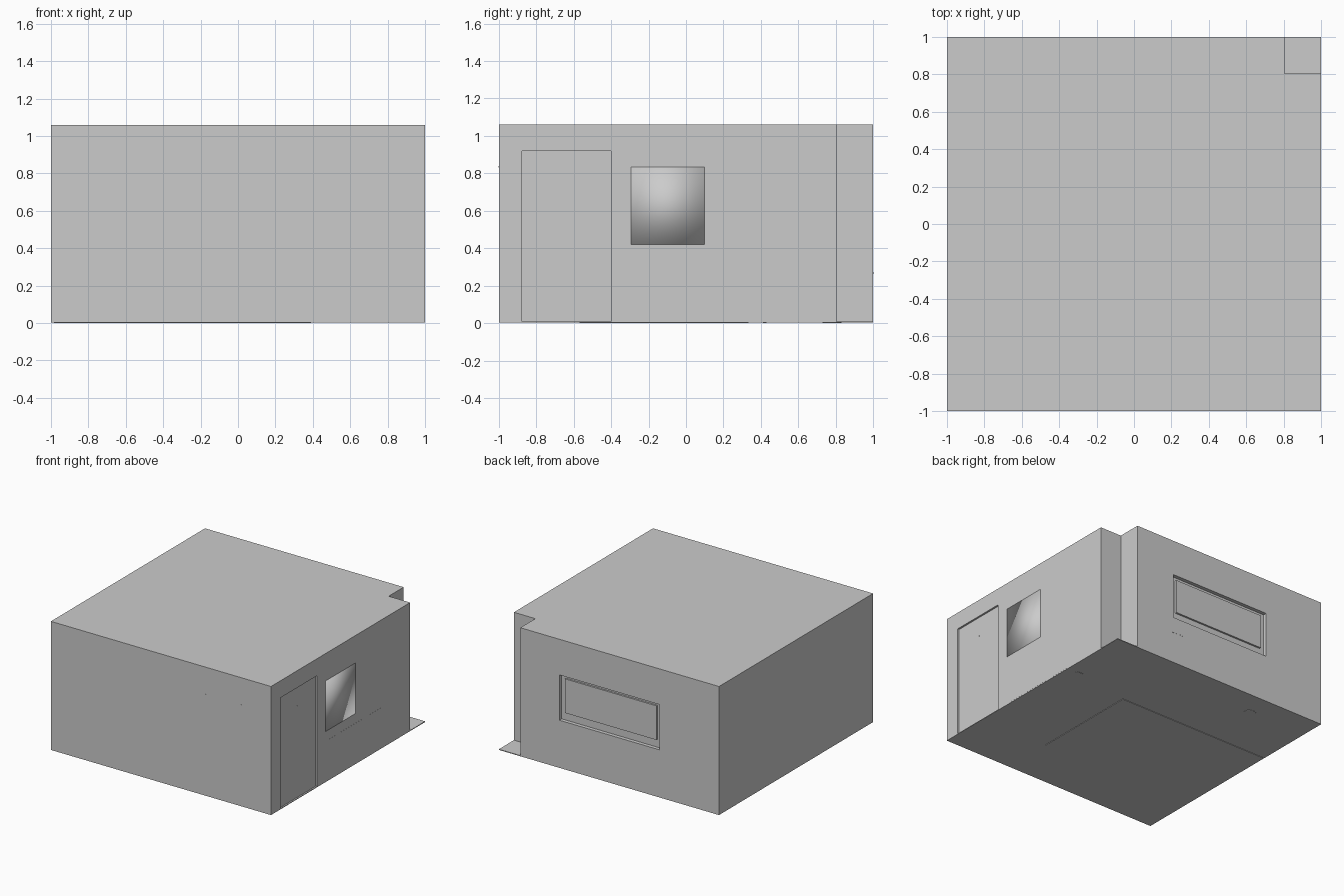
import bpy, bmesh

if "Cube" in bpy.data.objects:
    bpy.data.objects.remove(bpy.data.objects["Cube"])


def mesh_object(name, bm):
    me = bpy.data.meshes.new(name)
    bmesh.ops.recalc_face_normals(bm, faces=bm.faces)
    bm.to_mesh(me)
    bm.free()
    ob = bpy.data.objects.new(name, me)
    bpy.context.collection.objects.link(ob)
    return ob


def box(name, x, y, z):
    bm = bmesh.new()
    bmesh.ops.create_cube(bm, size=1)
    for v in bm.verts:
        v.co = [(a + b) / 2 + c * (b - a) for (a, b), c in zip((x, y, z), v.co)]
    return mesh_object(name, bm)


def prism(name, outline, z0, z1):
    bm = bmesh.new()
    face = bm.faces.new([bm.verts.new((x, y, z0)) for x, y in outline])
    ext = bmesh.ops.extrude_face_region(bm, geom=[face])
    for v in ext["geom"]:
        if isinstance(v, bmesh.types.BMVert):
            v.co.z = z1
    return mesh_object(name, bm)


def cut(target, cutter):
    mod = target.modifiers.new("recess", 'BOOLEAN')
    mod.operation = 'DIFFERENCE'
    mod.solver = 'EXACT'
    mod.object = cutter
    bpy.context.view_layer.objects.active = target
    bpy.ops.object.modifier_apply(modifier=mod.name)
    bpy.data.objects.remove(cutter)


# Room block with a notched back-right corner
room = prism("room_walls", [(-1, -1), (1, -1), (1, 0.805), (0.805, 0.805),
                            (0.805, 1), (-1, 1)], 0.008, 1.06)

# Window and door recesses
cut(room, box("window_cutter", (-0.46, 0.45), (0.97, 1.1), (0.395, 0.767)))
cut(room, box("door_cutter", (0.985, 1.1), (-0.875, -0.40), (-0.1, 0.92)))

# Floor plate fills the full square, including the notch
box("floor", (-1, 1), (-1, 1), (0.004, 0.01))

# Window pane standing proud inside its recess
box("window_pane", (-0.42, 0.41), (0.96, 0.985), (0.46, 0.74))

# Door leaf, peephole and keyhole
box("door_leaf", (0.96, 0.988), (-0.868, -0.407), (0.01, 0.912))
box("door_peephole", (0.98, 0.99), (-0.645, -0.635), (0.753, 0.763))
box("door_keyhole", (0.98, 0.989), (-0.813, -0.809), (0.457, 0.463))

# Rug just showing under the floor
box("rug", (-0.985, 0.39), (-0.57, 0.335), (0, 0.02))

# Sideboard and smooth-shaded mirror flush with the right wall
box("sideboard", (0.8, 1.0008), (-0.25, 0.42), (0.01, 0.34))
mirror = box("wall_mirror", (0.98, 1.0008), (-0.295, 0.098), (0.42, 0.835))
for p in mirror.data.polygons:
    p.use_smooth = True

# Stool foot under the window and sideboard foot poking through the floor
bm = bmesh.new()
bmesh.ops.create_cone(bm, cap_ends=True, segments=12, radius1=0.05, radius2=0.05, depth=0.02)
bmesh.ops.translate(bm, verts=bm.verts, vec=(-0.48, 0.78, 0.012))
mesh_object("stool_foot", bm)
box("sideboard_foot", (0.86, 0.92), (0.41, 0.43), (0.002, 0.02))

# Small fixings showing through the back and front walls
for i, x in enumerate((0.44, 0.365)):
    box(f"back_fixing_{i}", (x - 0.02, x + 0.02), (0.98, 1.001), (0.262, 0.272))
for i, x in enumerate((0.29, 0.41, 0.73)):
    box(f"front_fixing_{i}", (x - 0.005, x + 0.005), (-1.001, -0.98), (0.83, 0.838))
